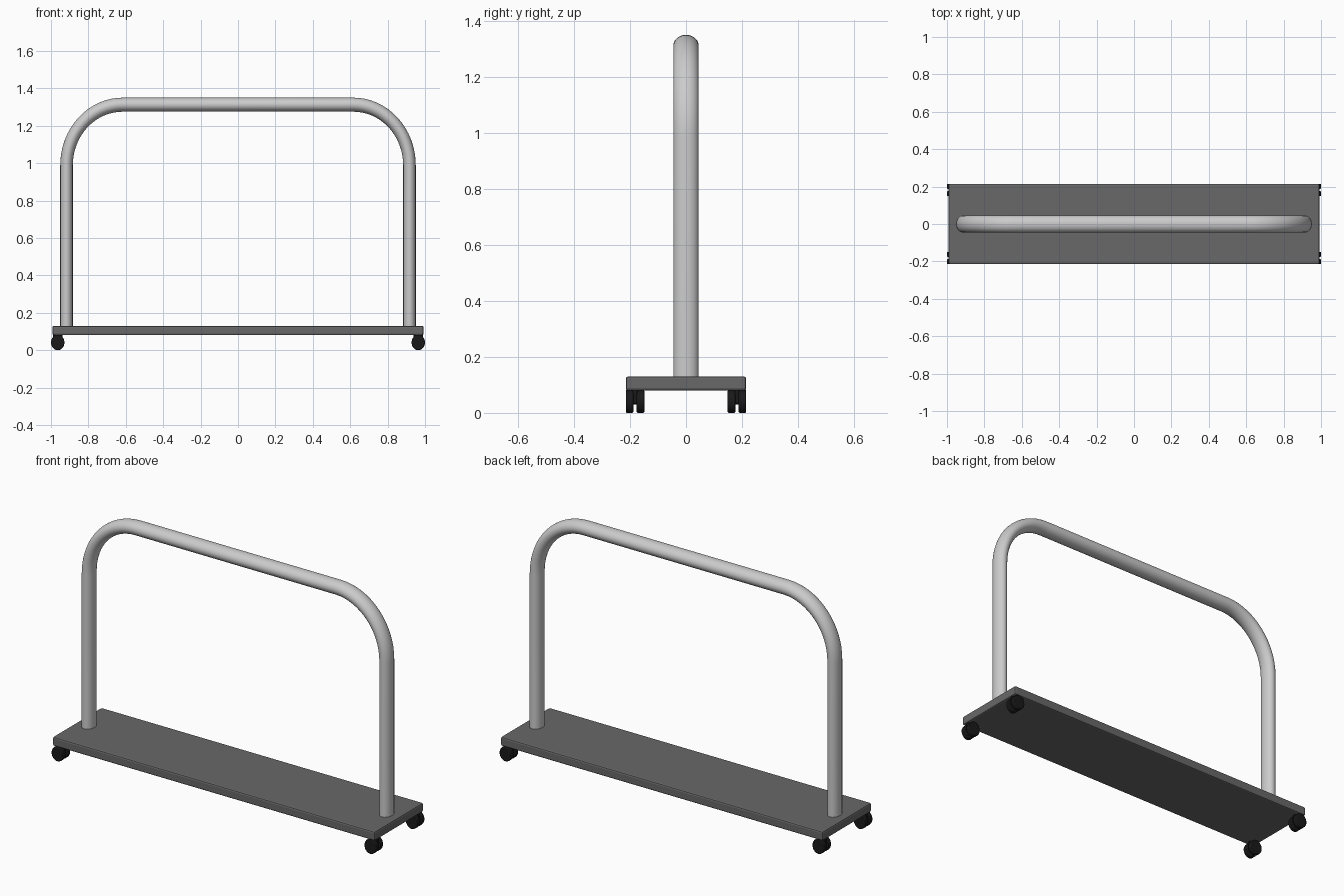
import bpy, bmesh, math
from mathutils import Matrix, Vector

if "Cube" in bpy.data.objects:
    bpy.data.objects.remove(bpy.data.objects["Cube"])


def material(name, c):
    m = bpy.data.materials.new(name)
    m.diffuse_color = (c, c, c, 1)
    m.use_nodes = True
    m.node_tree.nodes["Principled BSDF"].inputs["Base Color"].default_value = m.diffuse_color
    return m


dark = material("dark_grey", 0.14)
black = material("black", 0.01)


def make_object(name, bm, mat=None, smooth=True):
    bmesh.ops.recalc_face_normals(bm, faces=bm.faces)
    me = bpy.data.meshes.new(name)
    bm.to_mesh(me)
    bm.free()
    ob = bpy.data.objects.new(name, me)
    bpy.context.collection.objects.link(ob)
    if mat:
        me.materials.append(mat)
    if smooth:
        bpy.ops.object.select_all(action='DESELECT')
        ob.select_set(True)
        bpy.context.view_layer.objects.active = ob
        bpy.ops.object.shade_smooth_by_angle(angle=math.radians(35))
    return ob


def bevel(ob, width, segments=2):
    mod = ob.modifiers.new("bevel", 'BEVEL')
    mod.width = width
    mod.segments = segments
    mod.limit_method = 'ANGLE'


def box(name, centre, size, mat, rounding):
    bm = bmesh.new()
    bmesh.ops.create_cube(bm, size=1, matrix=Matrix.LocRotScale(Vector(centre), None, Vector(size)))
    ob = make_object(name, bm, mat, smooth=False)
    bevel(ob, rounding)
    return ob


def drum(name, centre, rx, rz, width, mat, rounding=0.0):
    """Elliptical cylinder with its axis along y."""
    bm = bmesh.new()
    bmesh.ops.create_cone(bm, cap_ends=True, segments=32, radius1=1, radius2=1, depth=1,
                          matrix=Matrix.Rotation(math.pi / 2, 4, 'X'))
    bmesh.ops.scale(bm, vec=(rx, width, rz), verts=bm.verts)
    bmesh.ops.translate(bm, vec=centre, verts=bm.verts)
    ob = make_object(name, bm, mat)
    if rounding:
        bevel(ob, rounding)
    return ob


# Platform
box("base_board", (0, 0, 0.105), (1.985, 0.43, 0.05), dark, 0.008)

# Bent tube: oval section swept along an arch (point, outward normal)
LEG_X, TOP_Z, BEND_X, BEND_Z = 0.917, 1.3125, 0.30, 0.325
left = [((-LEG_X, 0.11), math.pi)]
for i in range(17):
    a = math.pi - i / 16 * math.pi / 2
    left.append(((-LEG_X + BEND_X + BEND_X * math.cos(a), TOP_Z - BEND_Z + BEND_Z * math.sin(a)), a))
path = left + [((-x, z), math.pi - a) for (x, z), a in reversed(left)]
bm = bmesh.new()
rings = []
SIDES = 32
for (x, z), a in path:
    ring = []
    for k in range(SIDES):
        t = 2 * math.pi * k / SIDES
        ring.append(bm.verts.new((x + 0.0335 * math.cos(a) * math.cos(t),
                                  0.045 * math.sin(t),
                                  z + 0.0375 * math.sin(a) * math.cos(t))))
    rings.append(ring)
for r0, r1 in zip(rings, rings[1:]):
    for k in range(SIDES):
        n = (k + 1) % SIDES
        bm.faces.new((r0[k], r0[n], r1[n], r1[k]))
bm.faces.new(rings[0])
bm.faces.new(rings[-1])
make_object("tube_frame", bm)

# Twin-wheel casters at the corners
for sx, xn in ((-1, "left"), (1, "right")):
    for sy, yn in ((-1, "front"), (1, "back")):
        tag = f"{yn}_{xn}_caster"
        x, y, z = sx * 0.964, sy * 0.182, 0.041
        for s, wn in ((-1, "a"), (1, "b")):
            drum(f"{tag}_wheel_{wn}", (x, y + s * 0.0195, z), 0.036, 0.041, 0.027, black, 0.004)
        drum(f"{tag}_axle", (x, y, z), 0.010, 0.011, 0.058, black)
        # Fork body between the wheels, reaching up to the board
        box(f"{tag}_fork", (x, y, 0.058), (0.05, 0.016, 0.05), black, 0.004)
